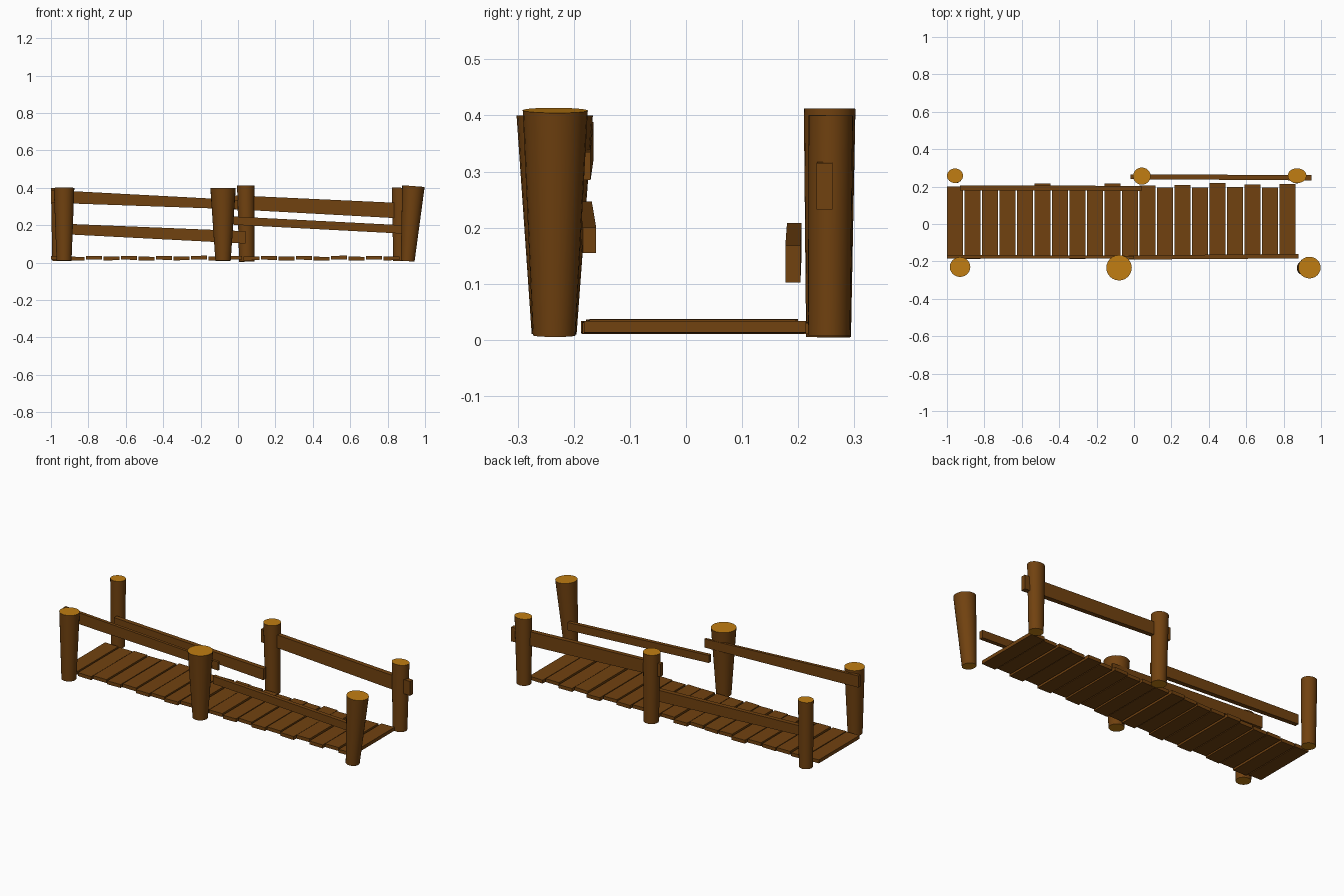
import bpy, bmesh, math, random
from mathutils import Vector

if "Cube" in bpy.data.objects:
    bpy.data.objects.remove(bpy.data.objects["Cube"])

random.seed(4)


def material(name, rgb):
    m = bpy.data.materials.new(name)
    m.diffuse_color = (*rgb, 1)
    m.use_nodes = True
    m.node_tree.nodes["Principled BSDF"].inputs["Base Color"].default_value = m.diffuse_color
    return m


WOOD = material("brown wood", (0.165, 0.054, 0.005))
CUT = material("orange cut wood", (0.53, 0.205, 0.006))


def finish(name, bm, mats):
    bmesh.ops.recalc_face_normals(bm, faces=bm.faces[:])
    me = bpy.data.meshes.new(name)
    bm.to_mesh(me)
    bm.free()
    for m in mats:
        me.materials.append(m)
    ob = bpy.data.objects.new(name, me)
    bpy.context.collection.objects.link(ob)
    return ob


# Log post: tapered, maybe leaning, with pale cut ends
def post(name, base, top, r_base, r_top, sides=24):
    bm = bmesh.new()
    base, top = Vector(base), Vector(top)
    turn = Vector((0, 0, 1)).rotation_difference(top - base)
    rings = []
    for c, (rx, ry) in ((base, r_base), (top, r_top)):
        ring = []
        for i in range(sides):
            a = 2 * math.pi * i / sides
            ring.append(bm.verts.new(c + turn @ Vector((rx * math.cos(a), ry * math.sin(a), 0))))
        rings.append(ring)
    for i in range(sides):
        j = (i + 1) % sides
        f = bm.faces.new((rings[0][i], rings[0][j], rings[1][j], rings[1][i]))
        f.smooth = True
    for ring in rings:
        bm.faces.new(ring).material_index = 1
    for e in bm.edges:
        if any(len(f.verts) > 4 for f in e.link_faces):
            e.smooth = False
    finish(name, bm, (WOOD, CUT))


# Box whose two ends (low x, high x) have their own y and z ranges
def beam(name, x0, x1, y0, y1, z0, z1):
    bm = bmesh.new()
    ends = []
    for x, y, z in ((x0, y0, z0), (x1, y1, z1)):
        ends.append([bm.verts.new((x, y[a], z[b])) for a, b in ((0, 0), (1, 0), (1, 1), (0, 1))])
    for i in range(4):
        j = (i + 1) % 4
        bm.faces.new((ends[0][i], ends[0][j], ends[1][j], ends[1][i]))
    bm.faces.new(ends[0])
    bm.faces.new(ends[1])
    finish(name, bm, (WOOD,))


# Posts
post("front_left_post", (-0.93, -0.235, 0.01), (-0.93, -0.23, 0.40), (0.04, 0.04), (0.055, 0.053))
post("front_middle_post", (-0.08, -0.235, 0.01), (-0.08, -0.234, 0.40), (0.041, 0.04), (0.068, 0.068))
post("front_right_post", (0.907, -0.235, 0.008), (0.938, -0.233, 0.409), (0.037, 0.038), (0.06, 0.058))
post("back_left_post", (-0.955, 0.255, 0.008), (-0.957, 0.258, 0.40), (0.038, 0.037), (0.043, 0.039))
post("back_middle_post", (0.047, 0.254, 0.005), (0.042, 0.256, 0.412), (0.041, 0.04), (0.047, 0.046))
post("back_right_post", (0.87, 0.255, 0.008), (0.872, 0.258, 0.40), (0.04, 0.038), (0.05, 0.04))

# Rails
beam("front_left_rail", -1.0, 0.0, (-0.185, -0.165), (-0.185, -0.17), (0.32, 0.388), (0.285, 0.335))
beam("front_right_rail", -0.03, 0.88, (-0.19, -0.168), (-0.184, -0.16), (0.203, 0.247), (0.155, 0.2))
beam("back_left_rail", -0.93, 0.04, (0.18, 0.206), (0.177, 0.204), (0.152, 0.208), (0.102, 0.168))
beam("back_right_rail", -0.02, 0.95, (0.24, 0.266), (0.233, 0.261), (0.285, 0.36), (0.232, 0.315))

# Deck planks, uneven in length and height
PITCH = 0.0936
back_ends = [.2, .2, .2, .2, .2, .216, .2, .2, .2, .216,
             .2, .206, .196, .208, .196, .22, .197, .21, .196, .214]
for i, yb in enumerate(back_ends):
    x = -1 + i * PITCH
    yf = -0.175 - (0.01 if i % 2 else 0) + random.uniform(-0.004, 0.004)
    lift = 0.012 if i % 2 else 0.016
    tilt = random.uniform(-0.002, 0.002)
    beam(f"plank_{i + 1}", x, x + 0.086, (yf, yb), (yf, yb),
         (lift, lift + 0.02), (lift + tilt, lift + tilt + 0.02))
